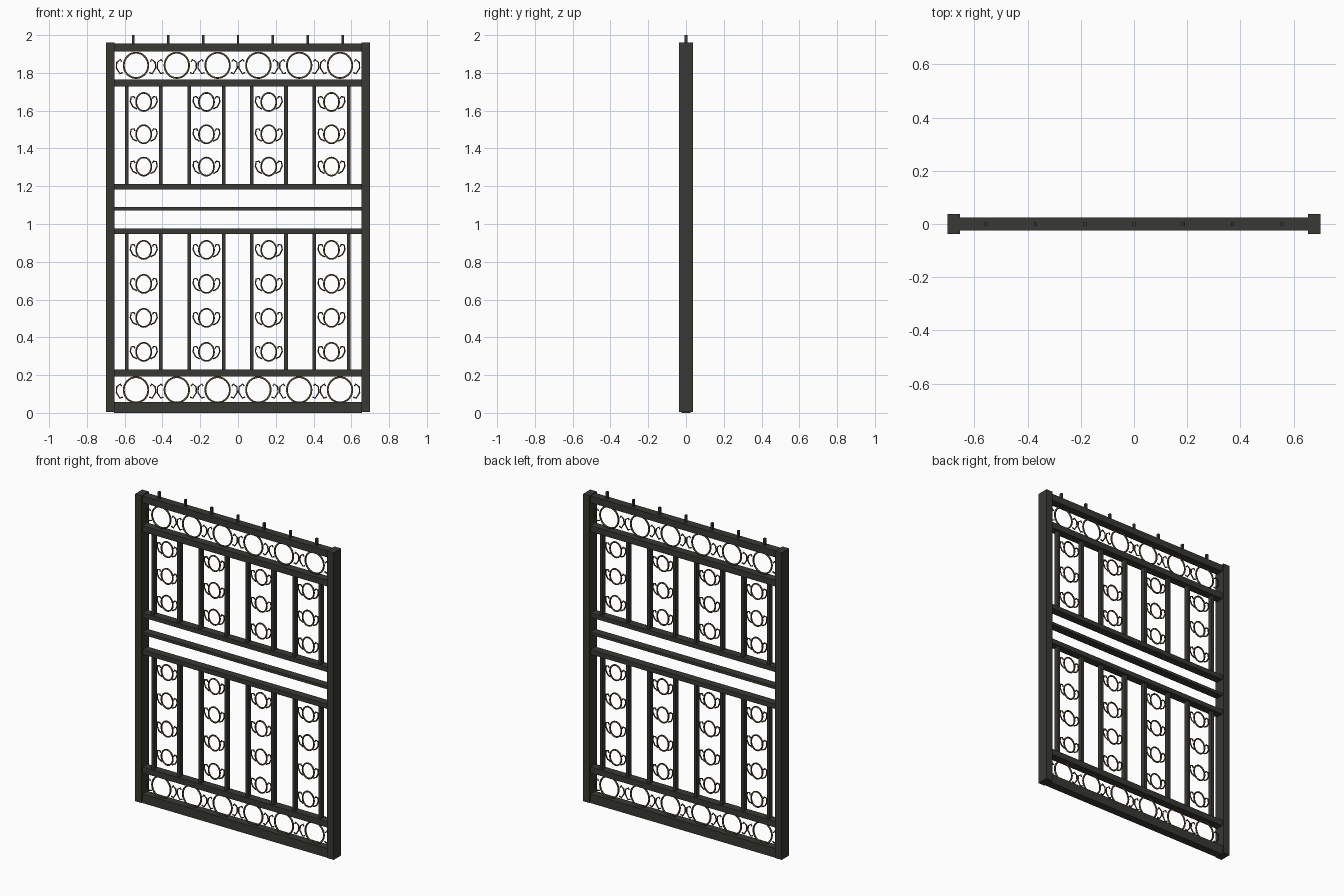
import bpy
from math import cos, sin, pi

if "Cube" in bpy.data.objects:
    bpy.data.objects.remove(bpy.data.objects["Cube"], do_unlink=True)


def material(name, rgb):
    mat = bpy.data.materials.new(name)
    mat.use_nodes = True
    mat.diffuse_color = (*rgb, 1)
    mat.node_tree.nodes["Principled BSDF"].inputs["Base Color"].default_value = (*rgb, 1)
    return mat


iron = material("dark iron", (0.04, 0.04, 0.033))
bronze = material("aged bronze", (0.085, 0.06, 0.028))


def box(name, x, z0, z1, width, depth):
    bpy.ops.mesh.primitive_cube_add(size=1, location=(x, 0, (z0 + z1) / 2))
    ob = bpy.context.object
    ob.name = name
    ob.scale = (width, depth, z1 - z0)
    bpy.ops.object.transform_apply(location=False, rotation=False, scale=True)
    ob.data.materials.append(iron)


def rod_mesh(name, points, radius, closed=False):
    """Sweep a round rod along points in the xz plane."""
    curve = bpy.data.curves.new(name, "CURVE")
    curve.dimensions = "3D"
    curve.bevel_depth = radius
    curve.bevel_resolution = 1
    curve.use_fill_caps = True
    spline = curve.splines.new("POLY")
    spline.points.add(len(points) - 1)
    for p, (x, z) in zip(spline.points, points):
        p.co = (x, 0, z, 1)
    spline.use_cyclic_u = closed
    ob = bpy.data.objects.new(name, curve)
    bpy.context.collection.objects.link(ob)
    bpy.context.view_layer.update()
    mesh = bpy.data.meshes.new_from_object(ob.evaluated_get(bpy.context.evaluated_depsgraph_get()))
    bpy.data.objects.remove(ob, do_unlink=True)
    mesh.materials.clear()
    mesh.materials.append(bronze)
    return mesh


def ellipse(rx, rz, n=32):
    return [(rx * cos(2 * pi * i / n), rz * sin(2 * pi * i / n)) for i in range(n)]


def place(name, mesh, x, z):
    ob = bpy.data.objects.new(name, mesh)
    ob.location = (x, 0, z)
    bpy.context.collection.objects.link(ob)


def ornament(name, ring, scrolls, x, z):
    place(name + "_ring", ring, x, z)
    for side, mesh in zip(("left", "right"), scrolls):
        place(f"{name}_scroll_{side}", mesh, x, z)


def scroll_pair(points, radius):
    return [rod_mesh("scroll", [(s * x, z) for x, z in points], radius) for s in (1, -1)]


# Side posts
for side, x in (("left", 0.677), ("right", -0.677)):
    box("post_" + side, x, 0.005, 1.96, 0.046, 0.074)

# Horizontal rails
rails = {"bottom": (0, 0.058), "lower_band": (0.192, 0.23), "lower_middle": (0.947, 0.977),
         "centre": (1.072, 1.09), "upper_middle": (1.182, 1.211),
         "upper_band": (1.727, 1.766), "top": (1.912, 1.955)}
for name, (z0, z1) in rails.items():
    box("rail_" + name, 0, z0, z1, 1.312, 0.05)

# Spikes along the top rail
for i in range(7):
    box("top_spike", (i - 3) * 0.185, 1.95, 2.0, 0.013, 0.015)

# Upright bars in pairs, with a column of small ornaments between them
small_ring = rod_mesh("small_ring", ellipse(0.04, 0.048), 0.005, True)
small_scrolls = scroll_pair([(0.046, 0.018), (0.052, 0.029), (0.067, 0.026), (0.071, 0.002),
                             (0.058, -0.025), (0.036, -0.037)], 0.0042)
for column in (-0.499, -0.167, 0.163, 0.495):
    for x in (column - 0.091, column + 0.091):
        box("lower_bar", x, 0.225, 0.95, 0.019, 0.03)
        box("upper_bar", x, 1.205, 1.73, 0.019, 0.03)
    for i in range(4):
        ornament("lower_ornament", small_ring, small_scrolls, column, 0.323 + 0.18 * i)
    for i in range(3):
        ornament("upper_ornament", small_ring, small_scrolls, column, 1.304 + 0.171 * i)

# Bands of large rings with open scrolls between them
large_ring = rod_mesh("large_ring", ellipse(0.065, 0.067), 0.0055, True)
large_scrolls = scroll_pair([(0.076, 0.02), (0.083, 0.031), (0.102, 0.016), (0.104, -0.014),
                             (0.085, -0.044), (0.07, -0.038)], 0.0042)
for i in range(6):
    x = (i - 2.5) * 0.216
    ornament("bottom_band", large_ring, large_scrolls, x, 0.122)
    ornament("top_band", large_ring, large_scrolls, x, 1.84)

# Smooth the round ironwork
for mesh in (small_ring, large_ring, *small_scrolls, *large_scrolls):
    mesh.polygons.foreach_set("use_smooth", [len(p.vertices) == 4 for p in mesh.polygons])
    mesh.update()
